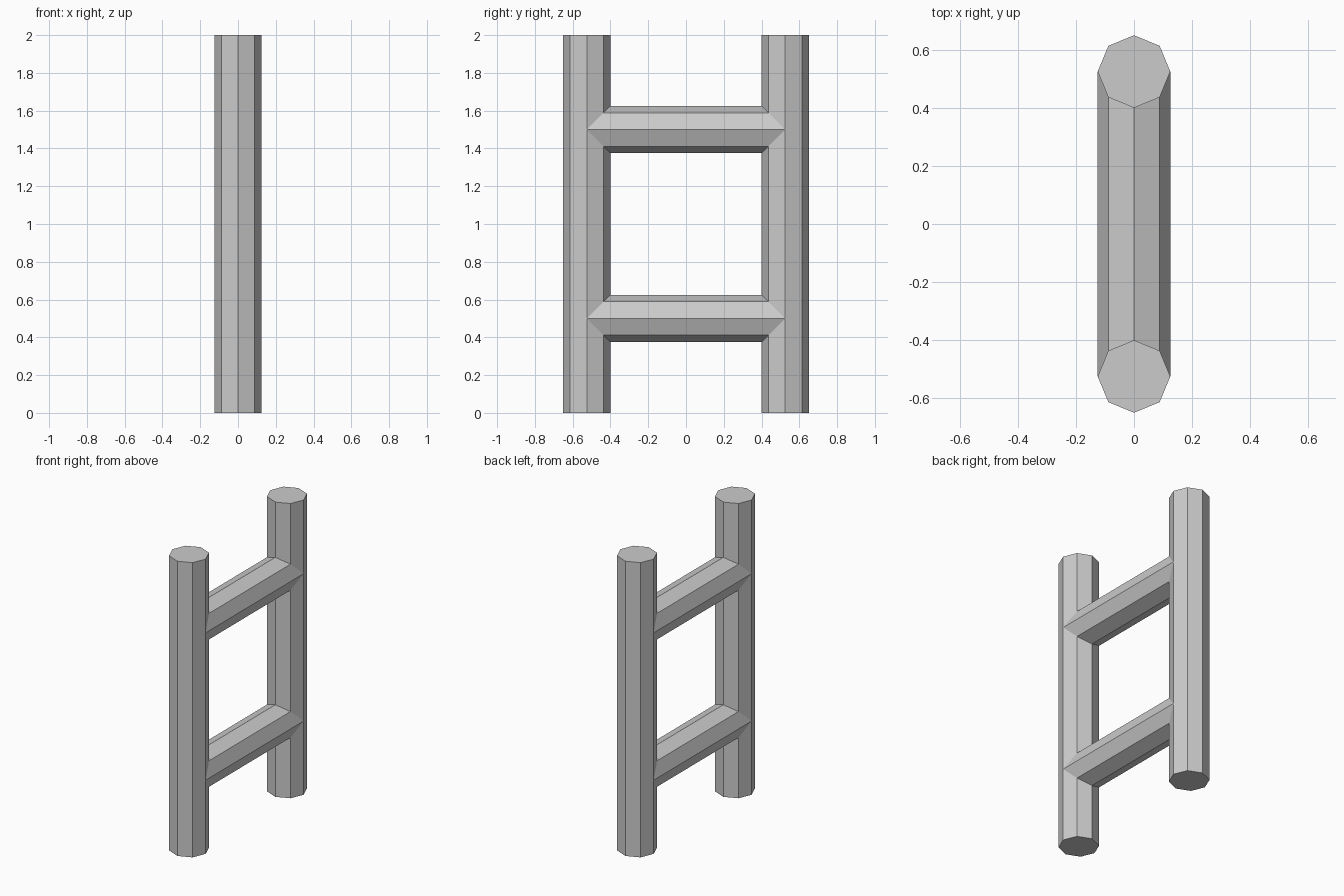
import bpy
import math

if "Cube" in bpy.data.objects:
    bpy.data.objects.remove(bpy.data.objects["Cube"])

RADIUS = 0.125      # shared by posts and rungs
HALF_SPAN = 0.525   # post centre line offset in y
HEIGHT = 2.0


def octagon_bar(name, location, length, rotation=(0, 0, 0)):
    bpy.ops.mesh.primitive_cylinder_add(
        vertices=8, radius=RADIUS, depth=length,
        location=location, rotation=rotation)
    bar = bpy.context.object
    bar.name = name
    return bar


# Upright posts
for label, side in (("front", -1), ("back", 1)):
    octagon_bar(f"{label}_post", (0, side * HALF_SPAN, HEIGHT / 2), HEIGHT)

# Rungs running between the post centre lines
for label, z in (("lower", 0.5), ("upper", 1.5)):
    octagon_bar(f"{label}_rung", (0, 0, z), 2 * HALF_SPAN, (math.pi / 2, 0, 0))
